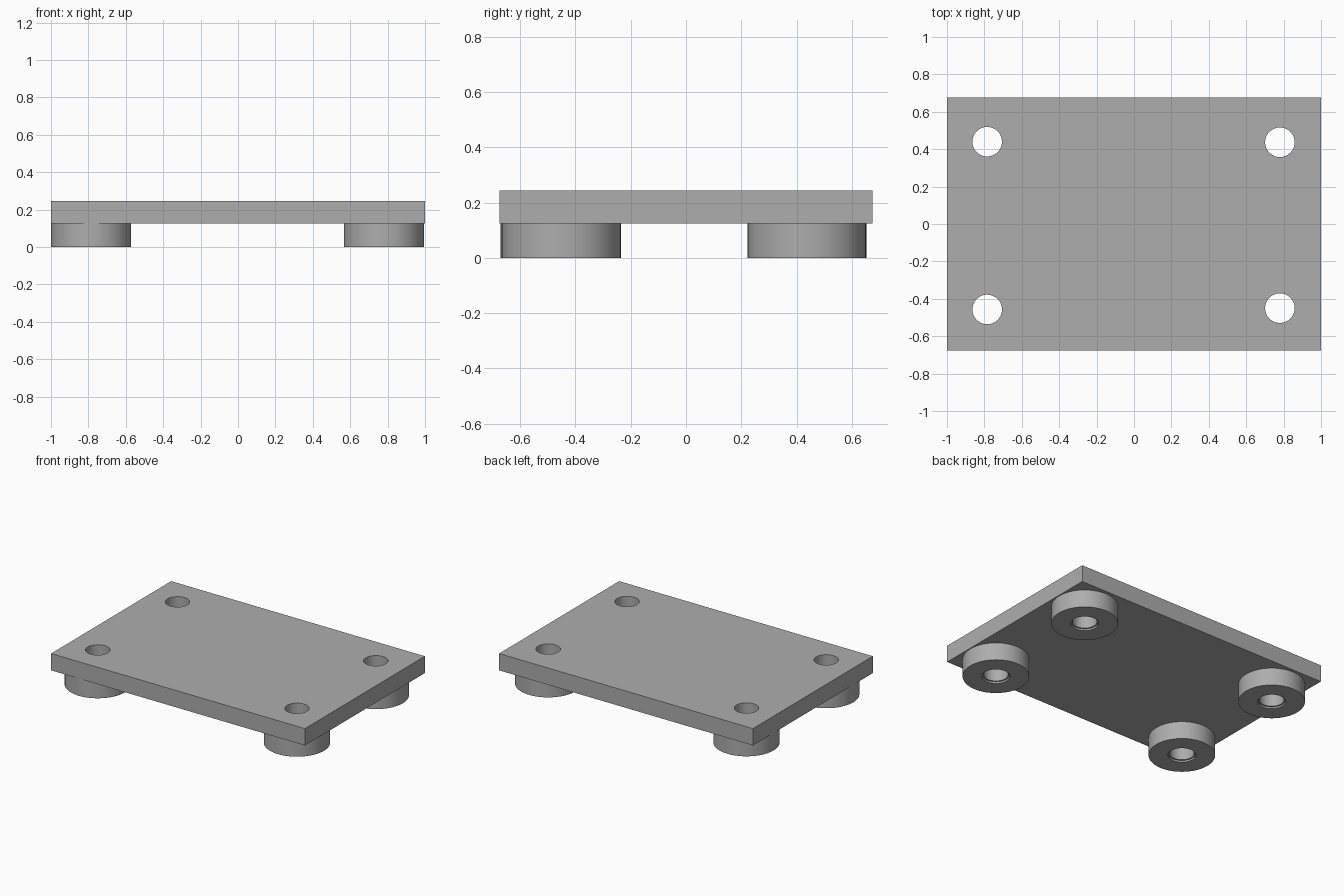
import bpy, bmesh
from math import cos, sin, tau, radians

if "Cube" in bpy.data.objects:
    bpy.data.objects.remove(bpy.data.objects["Cube"])

grey = bpy.data.materials.new("plain grey")
grey.use_nodes = True
colour = (0.42, 0.42, 0.42, 1)
grey.diffuse_color = colour
grey.node_tree.nodes["Principled BSDF"].inputs["Base Color"].default_value = colour

SIDES = 64
HOLE, RECESS, FOOT = 0.079, 0.09, 0.214
BOTTOM, TOP = 0.125, 0.245
CENTRES = {
    "front_right": (-0.785, -0.457), "front_left": (0.78, -0.45),
    "back_right": (-0.785, 0.44), "back_left": (0.78, 0.437),
}


def finish(name, bm, location=(0, 0, 0)):
    bmesh.ops.recalc_face_normals(bm, faces=bm.faces)
    mesh = bpy.data.meshes.new(name)
    bm.to_mesh(mesh)
    bm.free()
    mesh.materials.append(grey)
    obj = bpy.data.objects.new(name, mesh)
    obj.location = location
    bpy.context.collection.objects.link(obj)
    return obj


def lathe(name, profile, location, closed=True):
    """Revolve a closed (radius, height) profile around z."""
    bm = bmesh.new()
    rings = [[bm.verts.new((r * cos(tau * i / SIDES), r * sin(tau * i / SIDES), z))
              for i in range(SIDES)] for r, z in profile]
    for a, b in zip(rings, rings[1:] + rings[:1]):
        for i in range(SIDES):
            j = (i + 1) % SIDES
            bm.faces.new((a[i], a[j], b[j], b[i]))
    return finish(name, bm, location)


# Flat plate
bm = bmesh.new()
bmesh.ops.create_cube(bm, size=1)
bmesh.ops.scale(bm, vec=(2, 1.35, TOP - BOTTOM), verts=bm.verts)
bmesh.ops.translate(bm, vec=(0, 0, (TOP + BOTTOM) / 2), verts=bm.verts)
plate = finish("plate", bm)

# Ring feet with a shallow recess, and the matching holes through the plate
foot_profile = [(FOOT, 0), (FOOT, BOTTOM), (HOLE, BOTTOM), (HOLE, 0.012),
                (RECESS, 0.012), (RECESS, 0)]
parts = [plate]
for place, (x, y) in CENTRES.items():
    parts.append(lathe(place + "_foot", foot_profile, (x, y, 0)))
    bm = bmesh.new()
    bmesh.ops.create_cone(bm, cap_ends=True, segments=SIDES, radius1=HOLE,
                          radius2=HOLE, depth=1)
    cutter = finish(place + "_hole_cutter", bm, (x, y, 0.2))
    cutter.hide_render = True
    cutter.hide_set(True)
    cut = plate.modifiers.new(place + "_hole", "BOOLEAN")
    cut.operation = "DIFFERENCE"
    cut.solver = "EXACT"
    cut.object = cutter

# Apply the holes, then remove the cutters
bpy.context.view_layer.update()
holed = bpy.data.meshes.new_from_object(
    plate.evaluated_get(bpy.context.evaluated_depsgraph_get()))
plate.modifiers.clear()
plate.data = holed
for place in CENTRES:
    bpy.data.objects.remove(bpy.data.objects[place + "_hole_cutter"])

# Smooth the round walls and keep the rims sharp
bpy.ops.object.select_all(action="DESELECT")
for obj in parts:
    obj.select_set(True)
bpy.context.view_layer.objects.active = plate
bpy.ops.object.shade_smooth_by_angle(angle=radians(30))
